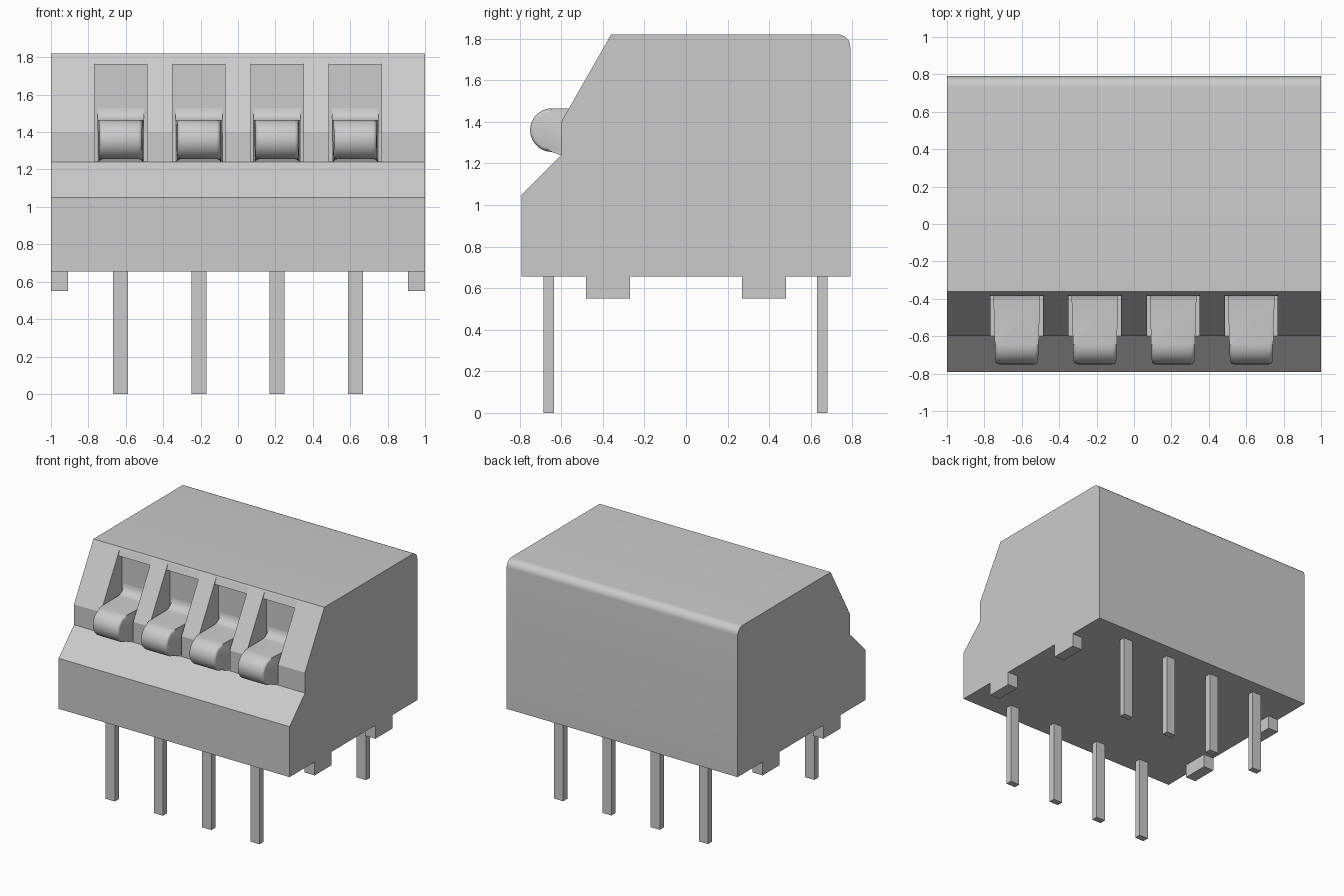
import bpy, bmesh, math
from mathutils import Vector

if "Cube" in bpy.data.objects:
    bpy.data.objects.remove(bpy.data.objects["Cube"], do_unlink=True)

grey = bpy.data.materials.new("light_grey")
grey.use_nodes = True
grey.diffuse_color = (0.6, 0.6, 0.6, 1)
grey.node_tree.nodes["Principled BSDF"].inputs["Base Color"].default_value = (0.6, 0.6, 0.6, 1)

POLES = [-0.627, -0.209, 0.209, 0.627]


def arc(cy, cz, r, start, end, steps):
    """Points of an arc in the y-z plane, angles in degrees."""
    angles = [math.radians(start + (end - start) * i / steps) for i in range(steps + 1)]
    return [(cy + r * math.cos(a), cz + r * math.sin(a)) for a in angles]


def prism(bm, profile, x0, x1):
    """Extrude a y-z profile from x0 to x1; returns the two cap faces."""
    a = [bm.verts.new((x0, y, z)) for y, z in profile]
    b = [bm.verts.new((x1, y, z)) for y, z in profile]
    caps = [bm.faces.new(a), bm.faces.new(b[::-1])]
    for i in range(len(a)):
        j = (i + 1) % len(a)
        bm.faces.new((a[j], a[i], b[i], b[j]))
    return caps


def finish(bm, name):
    bmesh.ops.recalc_face_normals(bm, faces=bm.faces)
    mesh = bpy.data.meshes.new(name)
    bm.to_mesh(mesh)
    bm.free()
    mesh.materials.append(grey)
    obj = bpy.data.objects.new(name, mesh)
    bpy.context.collection.objects.link(obj)
    return obj


def smooth(obj, angle):
    bpy.ops.object.select_all(action='DESELECT')
    obj.select_set(True)
    bpy.context.view_layer.objects.active = obj
    bpy.ops.object.shade_smooth_by_angle(angle=math.radians(angle))


def box(name, x0, x1, y0, y1, z0, z1):
    bm = bmesh.new()
    prism(bm, [(y0, z0), (y1, z0), (y1, z1), (y0, z1)], x0, x1)
    return finish(bm, name)


# Housing with sloped front and rounded rear top edge
bm = bmesh.new()
outline = [(-0.79, 0.655), (-0.79, 1.05), (-0.6, 1.24), (-0.6, 1.4), (-0.36, 1.82)]
outline += arc(0.73, 1.76, 0.06, 90, 0, 8) + [(0.79, 0.655)]
prism(bm, outline, -1, 1)
housing = finish(bm, "housing")

# Lever slots, with a slightly recessed lip at the top
bm = bmesh.new()
slot = [(-0.9, 1.242), (-0.34, 1.242), (-0.34, 1.76), (-0.385, 1.76), (-0.365, 1.81), (-0.9, 1.81)]
for x in POLES:
    prism(bm, slot, x - 0.14, x + 0.14)
cutter = finish(bm, "slot_cutter")
cutter.hide_render = True
cutter.hide_viewport = True
cut = housing.modifiers.new("slots", 'BOOLEAN')
cut.object = cutter
cut.solver = 'EXACT'
smooth(housing, 20)
# Apply the cut so the housing stands on its own
bpy.context.view_layer.objects.active = housing
bpy.ops.object.modifier_move_to_index(modifier="slots", index=0)
bpy.ops.object.modifier_apply(modifier="slots")
bpy.data.objects.remove(cutter, do_unlink=True)

# Levers: rounded finger that curves up into the slot wall
lever = [(-0.335, 1.235), (-0.59, 1.235), (-0.6, 1.255)]
lever += arc(-0.645, 1.36, 0.105, 270, 90, 14)
lever += arc(-0.41, 1.53, 0.07, 270, 360, 6) + [(-0.335, 1.53)]
for n, x in enumerate(POLES, 1):
    bm = bmesh.new()
    caps = prism(bm, lever, x - 0.125, x + 0.125)
    # Narrow the finger towards its tip
    for v in bm.verts:
        t = min(max((-0.38 - v.co.y) / 0.37, 0), 1)
        v.co.x = x + (v.co.x - x) * (1 - 0.09 * t)
    rim = [e for e in {e for f in caps for e in f.edges}
           if max(v.co.y for v in e.verts) < -0.59]
    bmesh.ops.bevel(bm, geom=rim, offset=0.04, segments=4, profile=0.5,
                    affect='EDGES', clamp_overlap=True)
    smooth(finish(bm, f"lever_{n}"), 35)

# Contact pins, front and rear rows
for row, y in (("front", -0.66), ("rear", 0.655)):
    for n, x in enumerate(POLES, 1):
        box(f"{row}_pin_{n}", x - 0.04, x + 0.04, y - 0.025, y + 0.025, 0, 0.66)

# Standoff feet under the side edges
for side, x in (("right", -0.955), ("left", 0.955)):
    for row, y in (("front", -0.375), ("rear", 0.375)):
        box(f"{side}_{row}_foot", x - 0.045, x + 0.045, y - 0.105, y + 0.105, 0.55, 0.657)
